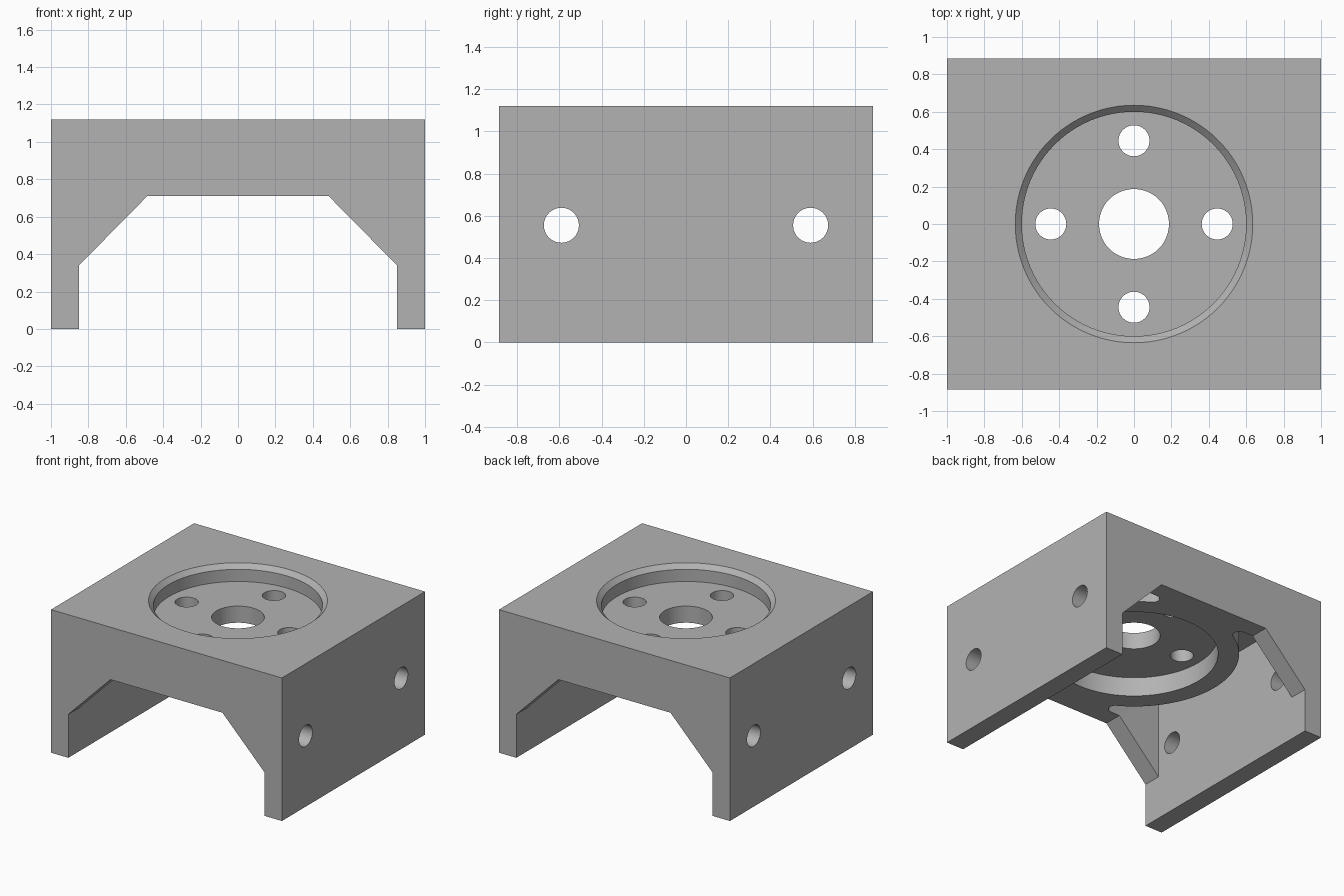
import bpy, bmesh
from math import cos, sin, pi, atan2, sqrt, radians
from mathutils import Matrix, Vector

if "Cube" in bpy.data.objects:
    bpy.data.objects.remove(bpy.data.objects["Cube"], do_unlink=True)

HALF_X, HALF_Y, TOP = 1.0, 0.885, 1.12
INNER_X, INNER_Y, CEILING = 0.85, 0.74, 0.975
RIB_Z, BOSS_R, FILLET = 0.71, 0.75, 0.05

grey = bpy.data.materials.new("plain grey")
grey.use_nodes = True
grey.diffuse_color = (0.45, 0.45, 0.45, 1)
grey.node_tree.nodes["Principled BSDF"].inputs["Base Color"].default_value = grey.diffuse_color


def add_object(name, bm):
    bmesh.ops.recalc_face_normals(bm, faces=bm.faces)
    mesh = bpy.data.meshes.new(name)
    bm.to_mesh(mesh)
    bm.free()
    mesh.materials.append(grey)
    obj = bpy.data.objects.new(name, mesh)
    bpy.context.collection.objects.link(obj)
    return obj


def prism(name, points, offset):
    """Extrude a closed 3D outline along an offset."""
    bm = bmesh.new()
    face = bm.faces.new([bm.verts.new(p) for p in points])
    moved = bmesh.ops.extrude_face_region(bm, geom=[face])["geom"]
    bmesh.ops.translate(bm, vec=Vector(offset),
                        verts=[v for v in moved if isinstance(v, bmesh.types.BMVert)])
    # the starting face is kept as the closing cap
    return add_object(name, bm)


def round_bar(name, r1, r2, depth, matrix, sides=48):
    bm = bmesh.new()
    bmesh.ops.create_cone(bm, cap_ends=True, segments=sides, radius1=r1,
                          radius2=r2, depth=depth, matrix=matrix)
    return add_object(name, bm)


def upright(name, r1, r2, low, high, x=0, y=0, sides=48):
    return round_bar(name, r1, r2, high - low,
                     Matrix.Translation((x, y, (low + high) / 2)), sides)


def combine(target, tool, operation):
    mod = target.modifiers.new(operation.lower(), "BOOLEAN")
    mod.operation, mod.solver, mod.object = operation, "EXACT", tool
    bpy.context.view_layer.objects.active = target
    bpy.ops.object.modifier_apply(modifier=mod.name)
    bpy.data.objects.remove(tool, do_unlink=True)


# Bridge-shaped body with sloped inner corners
half = [(0.485, RIB_Z), (INNER_X, 0.34), (INNER_X, 0), (HALF_X, 0), (HALF_X, TOP)]
outline = half + [(-x, z) for x, z in reversed(half)]
bracket = prism("bracket", [(x, -HALF_Y, z) for x, z in outline], (0, 2 * HALF_Y, 0))

# Hollow inside, leaving thin end ribs, side walls and a top plate
corners = [(-1, -1), (1, -1), (1, 1), (-1, 1)]
combine(bracket, prism("cavity_cutter",
                       [(x * INNER_X, y * INNER_Y, -0.2) for x, y in corners],
                       (0, 0, CEILING + 0.2)), "DIFFERENCE")

# Round boss under the plate, blended into the ribs by fillets
cy = INNER_Y - FILLET
cx = sqrt((BOSS_R + FILLET) ** 2 - cy ** 2)
touch = atan2(cy, cx)
quarter = [(BOSS_R * cos(touch * i / 20), BOSS_R * sin(touch * i / 20)) for i in range(21)]
for i in range(1, 13):
    a = touch + pi + (pi / 2 - touch - pi) * i / 12
    quarter.append((cx + FILLET * cos(a), cy + FILLET * sin(a)))
quarter.append((cx, INNER_Y + 0.05))
right = [(x, -y) for x, y in reversed(quarter[1:])] + quarter
ring = right + [(-x, -y) for x, y in right]
combine(bracket, prism("boss", [(x, y, RIB_Z) for x, y in ring],
                       (0, 0, 1.05 - RIB_Z)), "UNION")

# Round pockets above and below the central web, with a chamfered upper rim
combine(bracket, upright("lower_pocket", 0.6, 0.6, 0.5, 0.86, sides=96), "DIFFERENCE")
combine(bracket, upright("upper_pocket", 0.6, 0.6, 0.99, 1.2, sides=96), "DIFFERENCE")
combine(bracket, upright("rim_chamfer", 0.595, 0.645, TOP - 0.04, TOP + 0.01, sides=96),
        "DIFFERENCE")

# Centre bore and four screw holes
combine(bracket, upright("centre_bore", 0.187, 0.187, 0.6, 1.3), "DIFFERENCE")
for i in range(4):
    a = i * pi / 2
    combine(bracket, upright("screw_hole", 0.083, 0.083, 0.6, 1.3,
                             0.445 * cos(a), 0.445 * sin(a), 32), "DIFFERENCE")

# Cross holes through both side walls
for side in (-1, 1):
    turn = Matrix.Translation((0, side * 0.59, 0.555)) @ Matrix.Rotation(pi / 2, 4, "Y")
    combine(bracket, round_bar("side_hole", 0.083, 0.083, 3, turn, 32), "DIFFERENCE")

bpy.ops.object.select_all(action="DESELECT")
bracket.select_set(True)
bpy.context.view_layer.objects.active = bracket
bpy.ops.object.shade_smooth_by_angle(angle=radians(25))
